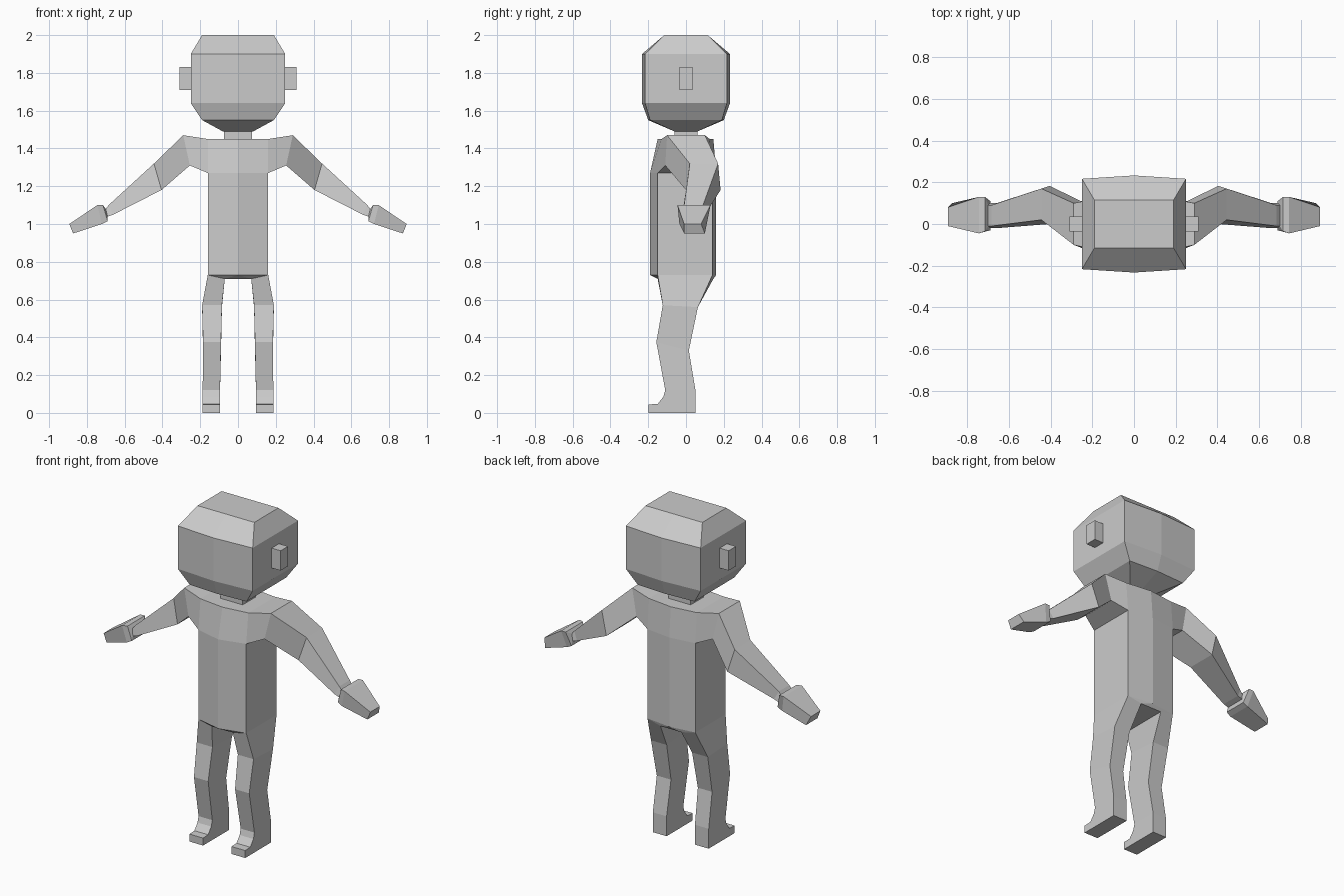
import bpy, bmesh

if "Cube" in bpy.data.objects:
    bpy.data.objects.remove(bpy.data.objects["Cube"], do_unlink=True)

GREY = bpy.data.materials.new("plain_grey")
GREY.use_nodes = True
COLOUR = (0.6, 0.6, 0.6, 1)
GREY.diffuse_color = COLOUR
GREY.node_tree.nodes["Principled BSDF"].inputs["Base Color"].default_value = COLOUR


def loft(bm, rings, start=True, end=True):
    """Skin a list of equal-length point rings, optionally capping the ends."""
    loops = [[bm.verts.new(p) for p in ring] for ring in rings]
    n = len(loops[0])
    for a, b in zip(loops, loops[1:]):
        for i in range(n):
            j = (i + 1) % n
            bm.faces.new((a[i], a[j], b[j], b[i]))
    if start:
        bm.faces.new(loops[0][::-1])
    if end:
        bm.faces.new(loops[-1])
    return loops


def finish(name, bm, mirror=False):
    """Turn a bmesh into a flat-shaded grey object, mirrored across x if asked."""
    bmesh.ops.recalc_face_normals(bm, faces=bm.faces)
    mesh = bpy.data.meshes.new(name)
    bm.to_mesh(mesh)
    bm.free()
    mesh.materials.append(GREY)
    obj = bpy.data.objects.new(name, mesh)
    bpy.context.collection.objects.link(obj)
    if mirror:
        mod = obj.modifiers.new("Mirror", 'MIRROR')
        mod.use_mirror_merge = False
    return obj


def six_ring(x, front, front_mid, back, back_mid, z):
    """Box section whose front and back bulge at the centre line."""
    return [(-x, front, z), (0, front_mid, z), (x, front, z),
            (x, back, z), (0, back_mid, z), (-x, back, z)]


# Head: faceted block with bevelled crown and jaw
bm = bmesh.new()
loft(bm, [six_ring(x, -y, -m, y, m, z) for x, y, m, z in (
    (0.08, 0.06, 0.06, 1.49),
    (0.19, 0.19, 0.20, 1.55),
    (0.25, 0.217, 0.233, 1.64),
    (0.25, 0.217, 0.233, 1.90),
    (0.19, 0.115, 0.115, 2.00))])
finish("head", bm)

# Neck
bm = bmesh.new()
loft(bm, [[(-0.075, -0.062, z), (0.075, -0.062, z), (0.075, 0.062, z), (-0.075, 0.062, z)]
          for z in (1.45, 1.50)], False, False)
finish("neck", bm)

# Ears
bm = bmesh.new()
loft(bm, [[(x, -0.035, 1.71), (x, 0.035, 1.71), (x, 0.035, 1.83), (x, -0.035, 1.83)]
          for x in (0.25, 0.31)], False, True)
finish("ears", bm, mirror=True)

# Torso: bulged tube with open shoulders and a crotch strip between the legs
bm = bmesh.new()
rings = loft(bm, [
    six_ring(0.16, -0.15, -0.19, 0.14, 0.16, 0.73),
    six_ring(0.16, -0.15, -0.19, 0.14, 0.16, 1.27),
    six_ring(0.16, -0.13, -0.15, 0.125, 0.145, 1.45)], False, True)
low = rings[0]
fl, fr, br, bl = [bm.verts.new(p) for p in (
    (-0.07, -0.15, 0.71), (0.07, -0.15, 0.71), (0.07, 0.145, 0.71), (-0.07, 0.145, 0.71))]
for face in ((low[0], low[1], fl), (low[1], fr, fl), (low[1], low[2], fr),
             (low[3], low[4], br), (low[4], bl, br), (low[4], low[5], bl),
             (fl, fr, br, bl)):
    bm.faces.new(face)
shoulder_holes = [f for f in bm.faces
                  if all(abs(v.co.x) > 0.15 and v.co.z > 1.2 for v in f.verts)
                  and len({v.co.x > 0 for v in f.verts}) == 1]
bmesh.ops.delete(bm, geom=shoulder_holes, context='FACES_ONLY')
finish("torso", bm)

# Legs: outer x, inner x, then front and back (y, z) of each section down to the toe
bm = bmesh.new()
leg_rings = [[(0.16, -0.15, 0.73), (0.07, -0.15, 0.71), (0.07, 0.145, 0.71), (0.16, 0.14, 0.73)]]
for xo, xi, f, b in (
        (0.19, 0.085, (-0.123, 0.57), (0.063, 0.56)),
        (0.185, 0.09, (-0.157, 0.375), (0.015, 0.33)),
        (0.187, 0.095, (-0.11, 0.12), (0.05, 0.12)),
        (0.187, 0.095, (-0.12, 0.085), (0.05, 0.085)),
        (0.187, 0.095, (-0.15, 0.047), (0.05, 0.047)),
        (0.187, 0.095, (-0.198, 0.045), (0.05, 0.04)),
        (0.187, 0.095, (-0.198, 0.0), (0.05, 0.0))):
    leg_rings.append([(xo, *f), (xi, *f), (xi, *b), (xo, *b)])
loft(bm, leg_rings, False, True)
finish("legs", bm, mirror=True)


# Arms: top (x, z), bottom (x, z), then front and back y at top and bottom
def arm_ring(top, bottom, tf, tb, bf, bb):
    return [(top[0], tf, top[1]), (top[0], tb, top[1]),
            (bottom[0], bb, bottom[1]), (bottom[0], bf, bottom[1])]


bm = bmesh.new()
loft(bm, [arm_ring(*s) for s in (
    ((0.16, 1.45), (0.16, 1.27), -0.13, 0.125, -0.15, 0.14),
    ((0.29, 1.47), (0.255, 1.31), -0.10, 0.10, -0.11, 0.11),
    ((0.445, 1.32), (0.405, 1.18), 0.02, 0.17, 0.0, 0.183),
    ((0.685, 1.10), (0.66, 1.05), -0.01, 0.09, -0.02, 0.10),
    ((0.70, 1.08), (0.69, 1.04), -0.01, 0.09, -0.02, 0.10))], False, False)
finish("arms", bm, mirror=True)

# Hands: tapered mitts
bm = bmesh.new()
loft(bm, [arm_ring(*s) for s in (
    ((0.70, 1.08), (0.69, 1.04), -0.01, 0.09, -0.02, 0.10),
    ((0.715, 1.10), (0.69, 1.015), -0.035, 0.13, -0.03, 0.11),
    ((0.745, 1.10), (0.72, 1.00), -0.045, 0.13, -0.035, 0.11),
    ((0.893, 1.00), (0.873, 0.95), -0.01, 0.08, -0.01, 0.10))], False, True)
finish("hands", bm, mirror=True)
